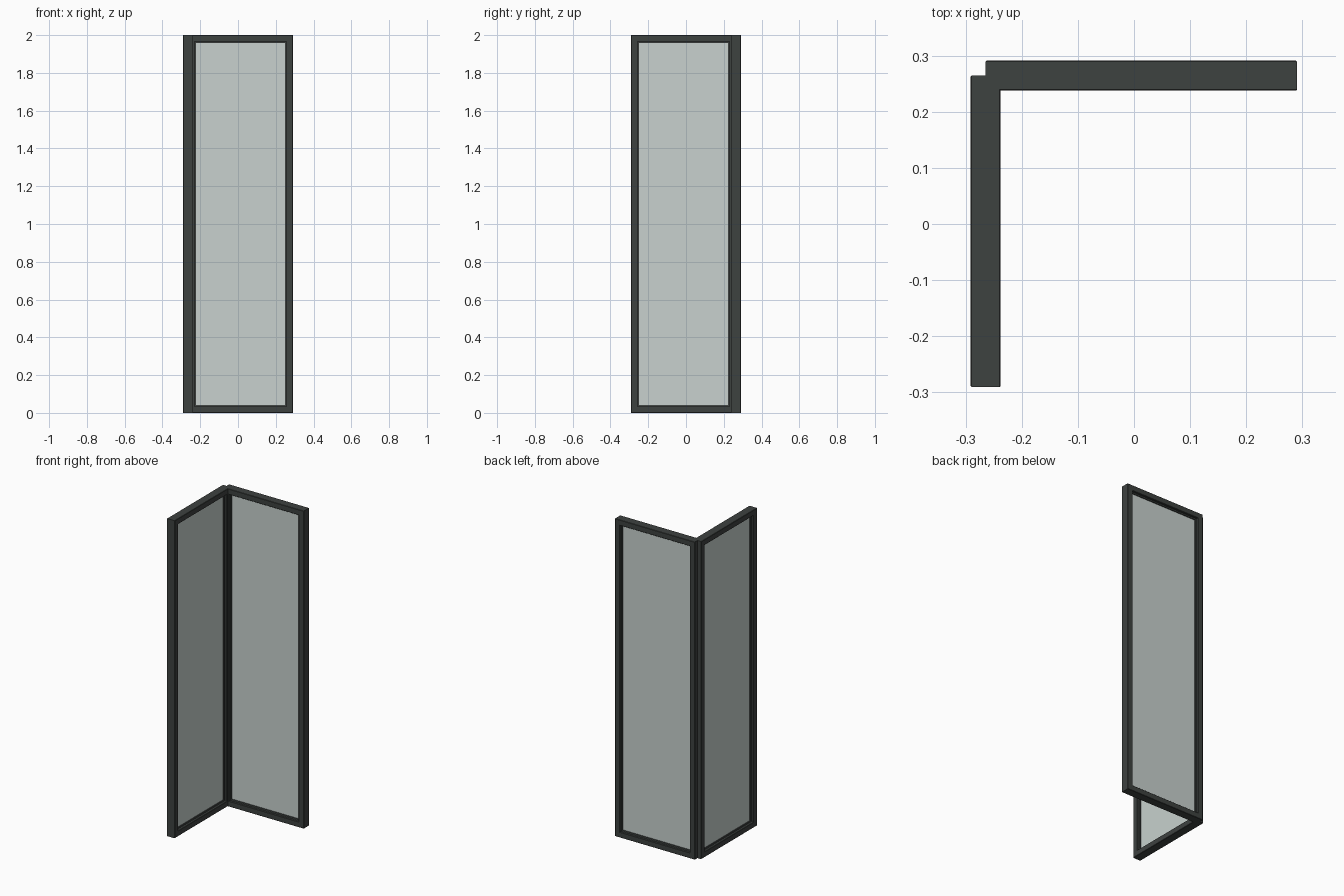
import bpy, bmesh
from math import pi
from mathutils import Matrix

if "Cube" in bpy.data.objects:
    bpy.data.objects.remove(bpy.data.objects["Cube"])

L, H, T = 0.555, 2.0, 0.027      # panel length, height, half thickness
W, LIP = 0.035, 0.007            # frame face width, inner glazing bead


def material(name, rgb):
    m = bpy.data.materials.new(name)
    m.diffuse_color = (*rgb, 1)
    m.use_nodes = True
    m.node_tree.nodes["Principled BSDF"].inputs["Base Color"].default_value = m.diffuse_color
    return m


frame_mat = material("dark_frame", (0.048, 0.054, 0.051))
glass_mat = material("pale_glass", (0.58, 0.64, 0.62))


def add_object(name, bm, mat, matrix):
    bmesh.ops.recalc_face_normals(bm, faces=bm.faces)
    bm.transform(matrix)
    me = bpy.data.meshes.new(name)
    bm.to_mesh(me)
    bm.free()
    me.materials.append(mat)
    ob = bpy.data.objects.new(name, me)
    bpy.context.collection.objects.link(ob)


def panel(name, matrix):
    # frame: profile (inset, depth) swept round the rectangle with mitred corners
    b = 0.002
    half = [(0, T - b), (b, T), (W - b, T), (W, T - b), (W, 0.013), (W + LIP, 0.011)]
    profile = half + [(i, -d) for i, d in reversed(half)]
    bm = bmesh.new()
    rings = []
    for i, d in profile:
        corners = [(i, d, i), (L - i, d, i), (L - i, d, H - i), (i, d, H - i)]
        rings.append([bm.verts.new(c) for c in corners])
    for r in range(len(rings)):
        a, c = rings[r - 1], rings[r]
        for k in range(4):
            bm.faces.new((a[k - 1], a[k], c[k], c[k - 1]))
    add_object(name + "_frame", bm, frame_mat, matrix)

    # thin glass pane held in the middle of the frame
    bm = bmesh.new()
    bmesh.ops.create_cube(bm, size=1)
    bm.transform(Matrix.Translation((L / 2, 0, H / 2))
                 @ Matrix.Diagonal((L - 2 * W - 0.004, 0.01, H - 2 * W - 0.004, 1)))
    add_object(name + "_glass", bm, glass_mat, matrix)


# two panels meeting at a right angle on a shared corner axis
corner = Matrix.Translation((-0.2645, 0.2645, 0))
panel("back_panel", corner)
panel("side_panel", corner @ Matrix.Rotation(-pi / 2, 4, 'Z'))
